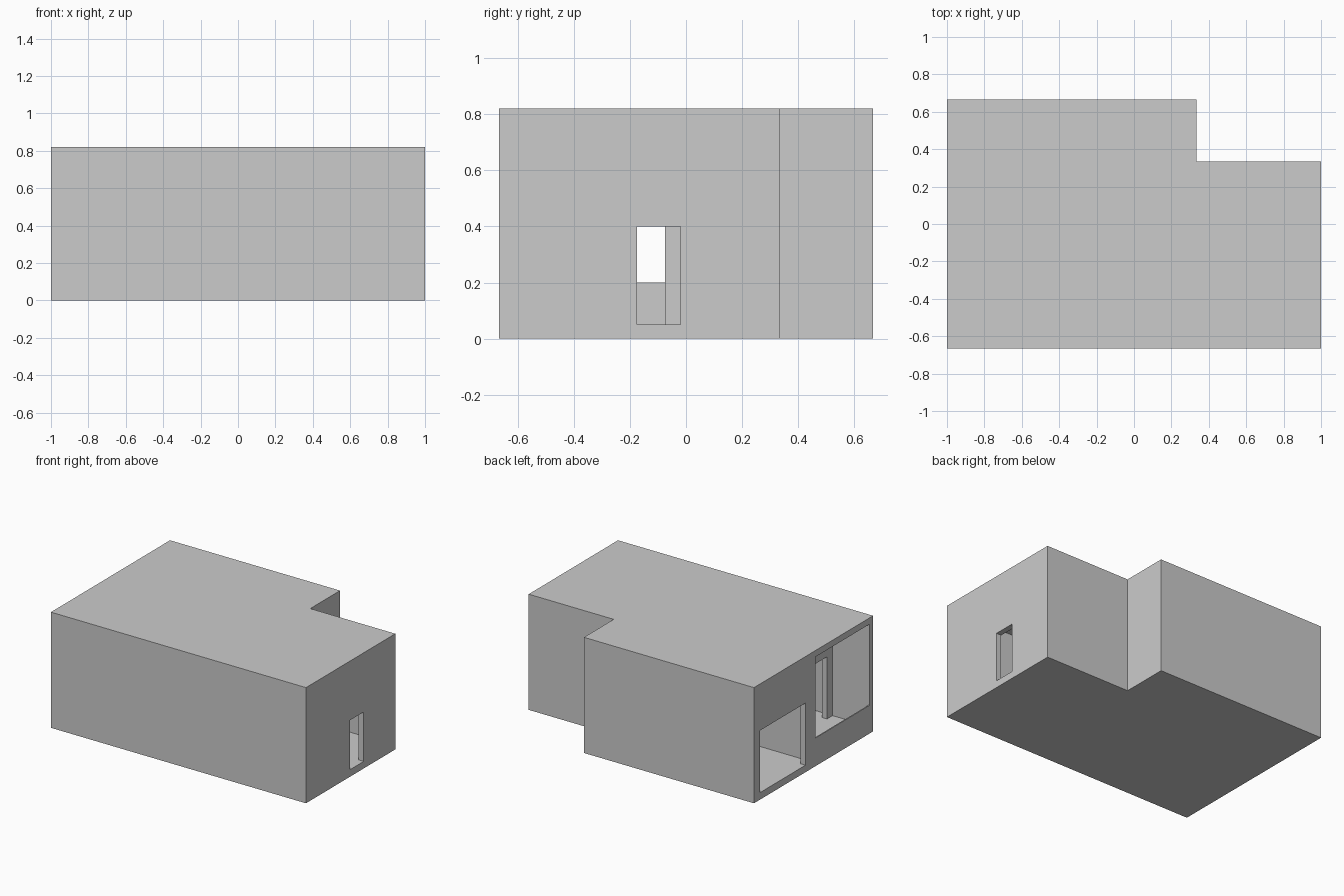
import bpy, bmesh

if "Cube" in bpy.data.objects:
    bpy.data.objects.remove(bpy.data.objects["Cube"])

WALL, FLOOR, CEIL, TOP = 0.04, 0.05, 0.775, 0.82
Y = 2 / 3
N = 1 / 3  # corner notch position


def prism(name, outline, z0, z1):
    """Extrude a flat outline from z0 to z1."""
    bm = bmesh.new()
    face = bm.faces.new([bm.verts.new((x, y, z0)) for x, y in outline])
    res = bmesh.ops.extrude_face_region(bm, geom=[face])
    verts = [v for v in res["geom"] if isinstance(v, bmesh.types.BMVert)]
    bmesh.ops.translate(bm, vec=(0, 0, z1 - z0), verts=verts)
    bmesh.ops.recalc_face_normals(bm, faces=bm.faces)
    mesh = bpy.data.meshes.new(name)
    bm.to_mesh(mesh)
    bm.free()
    ob = bpy.data.objects.new(name, mesh)
    bpy.context.collection.objects.link(ob)
    return ob


def box(name, x0, x1, y0, y1, z0, z1):
    return prism(name, [(x0, y0), (x1, y0), (x1, y1), (x0, y1)], z0, z1)


def l_outline(t):
    """L-shaped plan, inset by t."""
    return [(-1 + t, -Y + t), (1 - t, -Y + t), (1 - t, N - t),
            (N - t, N - t), (N - t, Y - t), (-1 + t, Y - t)]


def carve(target, cutter, operation="DIFFERENCE"):
    mod = target.modifiers.new("carve", "BOOLEAN")
    mod.operation, mod.object, mod.solver = operation, cutter, "EXACT"
    bpy.context.view_layer.objects.active = target
    bpy.ops.object.modifier_apply(modifier=mod.name)
    bpy.data.objects.remove(cutter, do_unlink=True)


# Hollow L-shaped shell
house = prism("house_shell", l_outline(0), 0, TOP)
rooms = prism("room_space", l_outline(WALL), FLOOR, CEIL)

# Long dividing wall and balcony partition, left solid in the room space
carve(rooms, box("dividing_wall", -1.2, N, -0.02, 0.025, 0, 1))
partition = box("partition", -0.71, -0.67, -0.8, 0.0, 0, 1)
carve(partition, box("partition_door", -0.8, -0.6, -0.565, -0.075, FLOOR, 0.49))
carve(rooms, partition)
carve(house, rooms)

# Openings: entrance door, bedroom window, open balcony side
carve(house, box("entrance", 0.9, 1.1, -0.175, -0.02, FLOOR, 0.4))
carve(house, box("window", -1.1, -0.92, 0.09, 0.60, FLOOR, 0.49))
carve(house, box("balcony_side", -1.1, -0.92, -Y + WALL, -0.02, FLOOR, CEIL))

# Low balcony panels: one half width, two quarter width
y, span = -0.02, Y - WALL - 0.02
for i, share in enumerate((0.5, 0.25, 0.25)):
    w = span * share
    box(f"balcony_panel_{i + 1}", -1, -0.992, y - w + 0.001, y - 0.001, FLOOR, 0.2)
    y -= w
